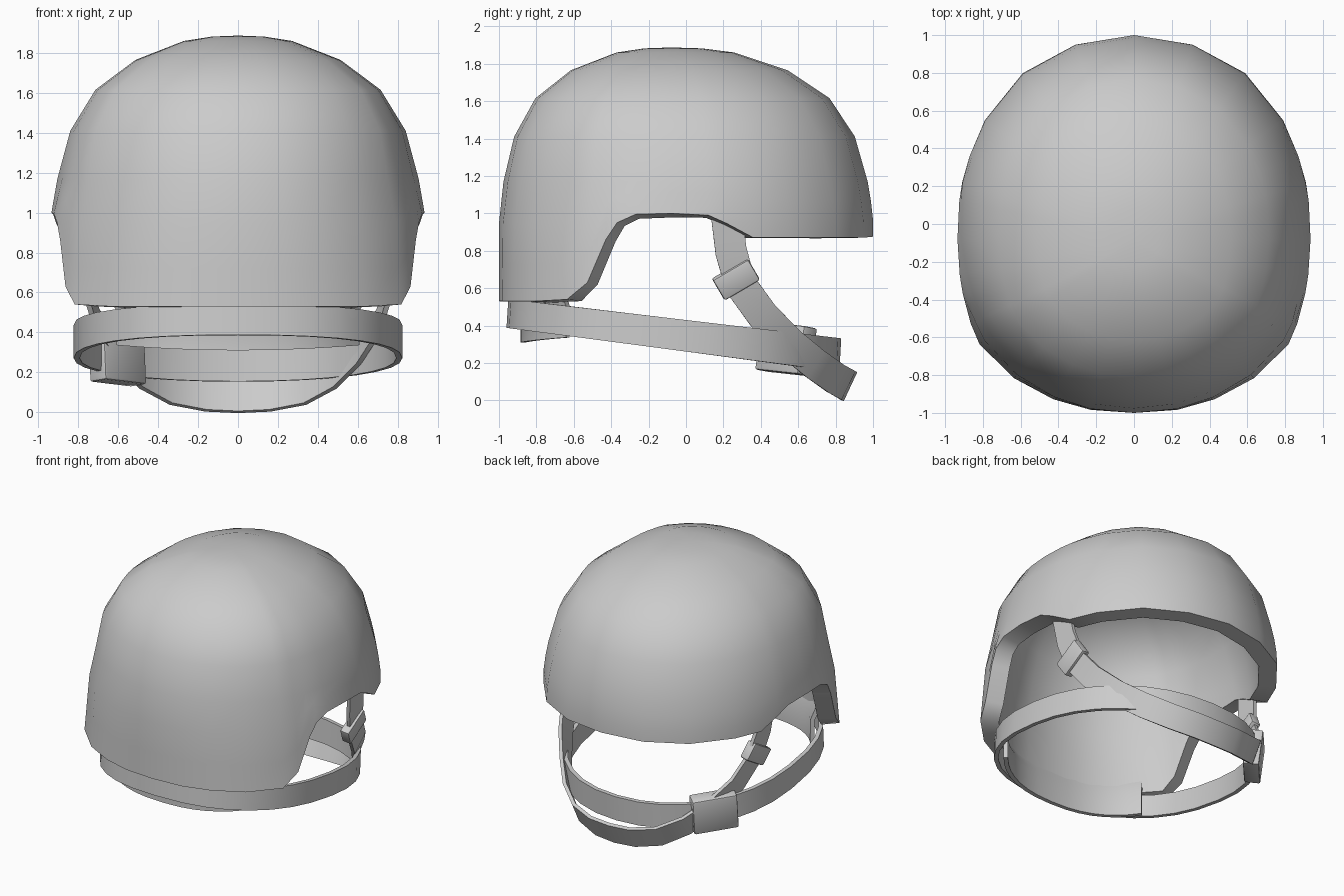
import bpy, bmesh, math
from mathutils import Vector, Matrix

cube = bpy.data.objects.get("Cube")
if cube:
    bpy.data.objects.remove(cube, do_unlink=True)

grey = bpy.data.materials.new("plain grey")
grey.use_nodes = True
grey.diffuse_color = (0.6, 0.6, 0.6, 1)
grey.node_tree.nodes["Principled BSDF"].inputs["Base Color"].default_value = grey.diffuse_color


def finish(name, bm, angle=45, wall=0):
    """Make the object, give it an inward wall if wanted, and shade it."""
    bmesh.ops.recalc_face_normals(bm, faces=bm.faces)
    mesh = bpy.data.meshes.new(name)
    bm.to_mesh(mesh)
    bm.free()
    mesh.materials.append(grey)
    ob = bpy.data.objects.new(name, mesh)
    bpy.context.collection.objects.link(ob)
    bpy.ops.object.select_all(action="DESELECT")
    ob.select_set(True)
    bpy.context.view_layer.objects.active = ob
    if wall:
        solid = ob.modifiers.new("thickness", "SOLIDIFY")
        solid.thickness = wall
        solid.offset = -1
        bpy.ops.object.modifier_apply(modifier=solid.name)
    bpy.ops.object.shade_smooth_by_angle(angle=math.radians(angle))


def skin(bm, rows, closed):
    """Quads between neighbouring rows of vertices."""
    for a, b in zip(rows, rows[1:]):
        n = len(a)
        for i in range(n if closed else n - 1):
            j = (i + 1) % n
            bm.faces.new((a[i], a[j], b[j], b[i]))


def strap(name, path, widths, thick, closed):
    """Flat webbing: each path point carries its own half-width vector."""
    bm = bmesh.new()
    n = len(path)
    rows = []
    for i, (p, w) in enumerate(zip(path, widths)):
        before = path[i - 1] if closed or i else p
        after = path[(i + 1) % n] if closed or i < n - 1 else p
        out = (after - before).cross(w).normalized() * thick / 2
        rows.append([bm.verts.new(p + s * w + t * out)
                     for s, t in ((1, 1), (1, -1), (-1, -1), (-1, 1))])
    if closed:
        rows.append(rows[0])
    skin(bm, rows, True)
    if not closed:
        bm.faces.new(rows[0])
        bm.faces.new(rows[-1])
    finish(name, bm)


def block(name, centre, along, up, size):
    """Bevelled box with its first axis along one direction."""
    x = Vector(along).normalized()
    n = x.cross(Vector(up)).normalized()
    y = n.cross(x)
    rot = Matrix((x, y, n)).transposed().to_4x4()
    bm = bmesh.new()
    bmesh.ops.create_cube(bm, size=1, matrix=Matrix.Translation(centre) @ rot
                          @ Matrix.Diagonal((*size, 1)))
    bmesh.ops.bevel(bm, geom=bm.edges[:], offset=0.012, segments=2,
                    affect="EDGES", profile=0.5)
    finish(name, bm, 35)


def oval(a, rx, ry):
    """Point on a rounded oval, squarer towards the nape."""
    c, s = math.cos(a), math.sin(a)
    power = 2 / (2.4 if s < 0 else 2.15)
    return (rx * math.copysign(abs(c) ** power, c),
            -.065 + ry * math.copysign(abs(s) ** power, s))


# Helmet shell: half outline as (x, y, rim height), raised over the ears
half = [(0, 1, .875), (.31, .95, .87), (.59, .8, .87), (.79, .55, .87),
        (.87, .36, .87), (.91, .22, .945), (.925, .12, .99), (.935, -.08, 1),
        (.925, -.27, .995), (.91, -.37, .95), (.895, -.43, .86),
        (.87, -.53, .63), (.825, -.64, .54), (.64, -.82, .53),
        (.43, -.93, .53), (.23, -.985, .53), (0, -1, .53)]
outline = half + [(-x, y, z) for x, y, z in half[-2:0:-1]]
# Crown rings as (scale, height, how far the corners round to an ellipse)
crown = [(.14, 1.882, 0), (.29, 1.86, .1), (.55, 1.765, .2), (.765, 1.615, .3),
         (.9, 1.41, .5), (.97, 1.17, .75)]
bm = bmesh.new()


def shell_point(x, y, s, z, k):
    s *= 1 - k * (1 - 1 / max(1, math.hypot(x / .935, y)))
    return bm.verts.new((x * s, y * (s + .12 * s * (1 - s)) - .08 * (1 - s), z))


rows = [[shell_point(x, y, s, z, k) for x, y, _ in outline] for s, z, k in crown]
for t in (.35, .7, 1):
    row = []
    for x, y, rim in outline:
        z = 1.17 + (rim - 1.17) * t
        s = min(1, .97 + .03 * (1.17 - z) / .17)
        row.append(shell_point(x, y, s, z, .75 - .65 * t))
    rows.append(row)
skin(bm, rows, True)
apex = bm.verts.new((0, -.08, 1.887))
for i, v in enumerate(rows[0]):
    bm.faces.new((apex, v, rows[0][(i + 1) % len(outline)]))
finish("helmet_shell", bm, 50, .125)

# Nape pad: rises into the guard, hangs just below the band
bm = bmesh.new()
rows = []
for scale, z, lift in ((1, .31, .07), (1, .5, 0), (1.07, .64, 0)):
    row = []
    for i in range(15):
        x, y = oval(math.radians(221 + 7 * i), .77 * scale, .82 * scale)
        row.append(bm.verts.new((x, y, z + lift * x * x)))
    rows.append(row)
skin(bm, rows, False)
finish("nape_pad", bm, 45, .03)

# Tilted head band, slightly deeper at the open side
ring, depths = [], []
for i in range(32):
    x, y = oval(math.tau * i / 32, .808, .875)
    ring.append(Vector((x, y, .465 - .126 * (y + .95))))
    depths.append(Vector((0, .005, .077 + .007 * (y + .95))))
strap("head_band", ring, depths, .03, True)

# Chin strap: half path as (x, y, z, twist in degrees), mirrored
chin = [(.82, .215, 1.02, 8), (.795, .24, .8, 18), (.76, .29, .62, 30),
        (.705, .41, .455, 42), (.605, .55, .31, 52), (.485, .69, .195, 58),
        (.335, .8, .117, 62), (.16, .858, .085, 64), (0, .868, .078, 65)]
full = chin + [(-x, y, z, a) for x, y, z, a in chin[-2::-1]]
strap("chin_strap", [Vector(p[:3]) for p in full],
      [Vector((0, math.cos(math.radians(p[3])), math.sin(math.radians(p[3])))) * .085
       for p in full], .025, False)

# Strap sliders on both sides
for side, label in ((1, "left"), (-1, "right")):
    block(label + "_strap_slider", (side * .762, .267, .648), (0, .85, .5),
          (side * .2, -.5, .85), (.22, .13, .07))

# Buckle over the crossing of strap and band
block("buckle", (-.605, .535, .275), (.66, .74, -.08), (.05, .25, 1), (.31, .26, .11))
